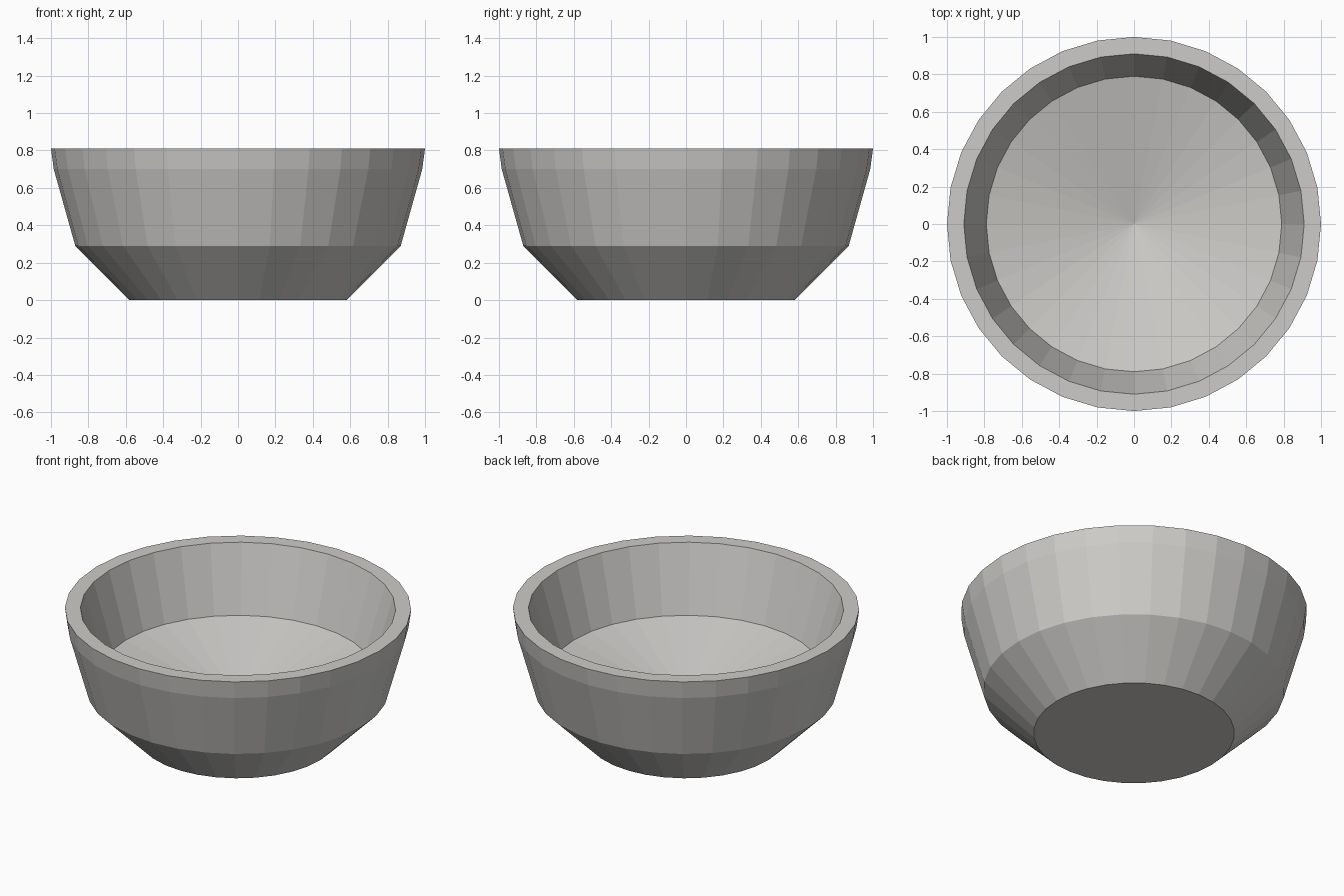
import bpy
import bmesh
from math import cos, sin, tau

SIDES = 32

default_cube = bpy.data.objects.get("Cube")
if default_cube:
    bpy.data.objects.remove(default_cube, do_unlink=True)

# Single warm grey material
grey = bpy.data.materials.new("warm_grey")
grey.use_nodes = True
colour = (0.61, 0.60, 0.58, 1.0)
grey.diffuse_color = colour
grey.node_tree.nodes["Principled BSDF"].inputs["Base Color"].default_value = colour

# Radius and height: foot, shoulder, rim band, lip, inner wall
profile = [(0.58, 0.0), (0.87, 0.29), (0.985, 0.70), (1.0, 0.81),
           (0.91, 0.81), (0.79, 0.40)]
FLOOR_CENTRE_Z = 0.20

bm = bmesh.new()
rings = [[bm.verts.new((r * cos(tau * i / SIDES), r * sin(tau * i / SIDES), z))
          for i in range(SIDES)] for r, z in profile]

# Walls between neighbouring rings
for low, high in zip(rings, rings[1:]):
    for i in range(SIDES):
        j = (i + 1) % SIDES
        bm.faces.new((low[i], low[j], high[j], high[i]))

# Flat base underneath
bm.faces.new(list(reversed(rings[0])))

# Shallow conical floor inside
centre = bm.verts.new((0, 0, FLOOR_CENTRE_Z))
for i in range(SIDES):
    bm.faces.new((rings[-1][i], rings[-1][(i + 1) % SIDES], centre))

bmesh.ops.recalc_face_normals(bm, faces=bm.faces)
mesh = bpy.data.meshes.new("bowl")
bm.to_mesh(mesh)
bm.free()
mesh.materials.append(grey)

bowl = bpy.data.objects.new("bowl", mesh)
bpy.context.collection.objects.link(bowl)
